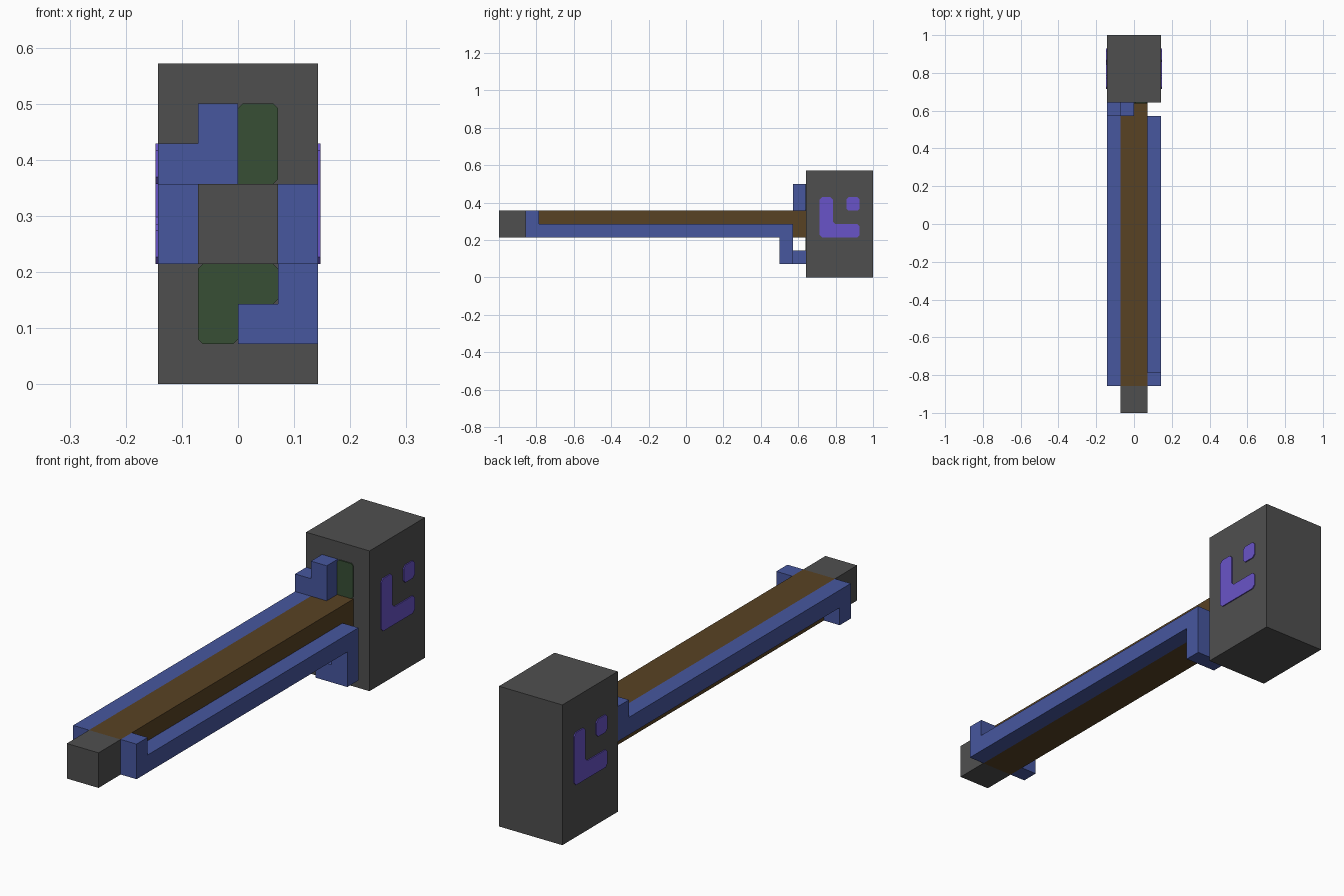
import bpy
import bmesh
from mathutils import Vector

if "Cube" in bpy.data.objects:
    bpy.data.objects.remove(bpy.data.objects["Cube"], do_unlink=True)

U = 1 / 14       # one block of the design grid
PLATE = 0.06     # thickness of inlay plates, in blocks


def material(name, rgb):
    """Flat material from an sRGB 0-255 colour."""
    lin = [((c / 255 + 0.055) / 1.055) ** 2.4 for c in rgb] + [1]
    m = bpy.data.materials.new(name)
    m.use_nodes = True
    m.diffuse_color = lin
    bsdf = next(n for n in m.node_tree.nodes if n.type == 'BSDF_PRINCIPLED')
    bsdf.inputs["Base Color"].default_value = lin
    bsdf.inputs["Roughness"].default_value = 0.9
    return m


STONE = material("dark stone", (79, 79, 79))
WOOD = material("brown wood", (89, 66, 36))
BLUE = material("blue metal", (71, 87, 159))
GREEN = material("dark green", (55, 79, 53))
PURPLE = material("purple inlay", (105, 84, 200))


def prism(name, pts, axis, lo, hi, mat, cut=0.0):
    """Extrude a profile along x or y; the profile is (y, z) or (x, z)."""
    if cut:  # clip every corner of the outline
        pts = [Vector(p) for p in pts]
        clipped = []
        for i, p in enumerate(pts):
            for q in (pts[i - 1], pts[(i + 1) % len(pts)]):
                clipped.append(p + (q - p).normalized() * cut)
        pts = clipped
    bm = bmesh.new()
    place = (lambda a, b, d: (d, a, b)) if axis == 'x' else (lambda a, b, d: (a, d, b))
    base = bm.faces.new([bm.verts.new(Vector(place(a, b, lo)) * U) for a, b in pts])
    ext = bmesh.ops.extrude_face_region(bm, geom=[base])
    new = [v for v in ext["geom"] if isinstance(v, bmesh.types.BMVert)]
    bmesh.ops.translate(bm, verts=new, vec=Vector(place(0, 0, hi - lo)) * U)
    bmesh.ops.recalc_face_normals(bm, faces=bm.faces)
    mesh = bpy.data.meshes.new(name)
    bm.to_mesh(mesh)
    bm.free()
    mesh.materials.append(mat)
    ob = bpy.data.objects.new(name, mesh)
    bpy.context.collection.objects.link(ob)
    return ob


def box(name, x, y, z, mat):
    rect = [(y[0], z[0]), (y[1], z[0]), (y[1], z[1]), (y[0], z[1])]
    return prism(name, rect, 'x', x[0], x[1], mat)


# Head, handle and pommel
box("hammer_head", (-2, 2), (9, 14), (0, 8), STONE)
box("handle", (-1, 1), (-12, 9), (3, 5), WOOD)
box("pommel", (-1, 1), (-14, -12), (3, 5), STONE)

# Blue rails along the handle, with their hooks at the head
prism("left_rail", [(-12, 3), (7, 3), (7, 1), (8, 1), (8, 4), (-11, 4), (-11, 5), (-12, 5)],
      'x', 1, 2, BLUE)
box("lower_hook", (0, 1), (7, 9), (1, 2), BLUE)
prism("right_rail", [(-12, 3), (-11, 3), (-11, 4), (9, 4), (9, 6), (8, 6), (8, 5), (-12, 5)],
      'x', -2, -1, BLUE)
box("upper_hook", (-1, 0), (8, 9), (5, 7), BLUE)

# Green inlays on the front of the head, the upper one turned half way round
lower = [(-1, 1), (0, 1), (0, 2), (1, 2), (1, 3), (-1, 3)]
upper = [(-x, 8 - z) for x, z in lower]
for name, pts in (("lower_green_inlay", lower), ("upper_green_inlay", upper)):
    prism(name, pts, 'y', 9 - PLATE, 9, GREEN, 0.12)

# Purple marks on both sides of the head, front and back swapped on the right
ell = [(10, 3), (13, 3), (13, 4), (11, 4), (11, 6), (10, 6)]
dot = [(12, 5), (13, 5), (13, 6), (12, 6)]
for part, pts in (("mark", ell), ("dot", dot)):
    prism("left_" + part, pts, 'x', 2, 2 + PLATE, PURPLE, 0.17)
    prism("right_" + part, [(23 - y, z) for y, z in pts], 'x', -2 - PLATE, -2, PURPLE, 0.17)
